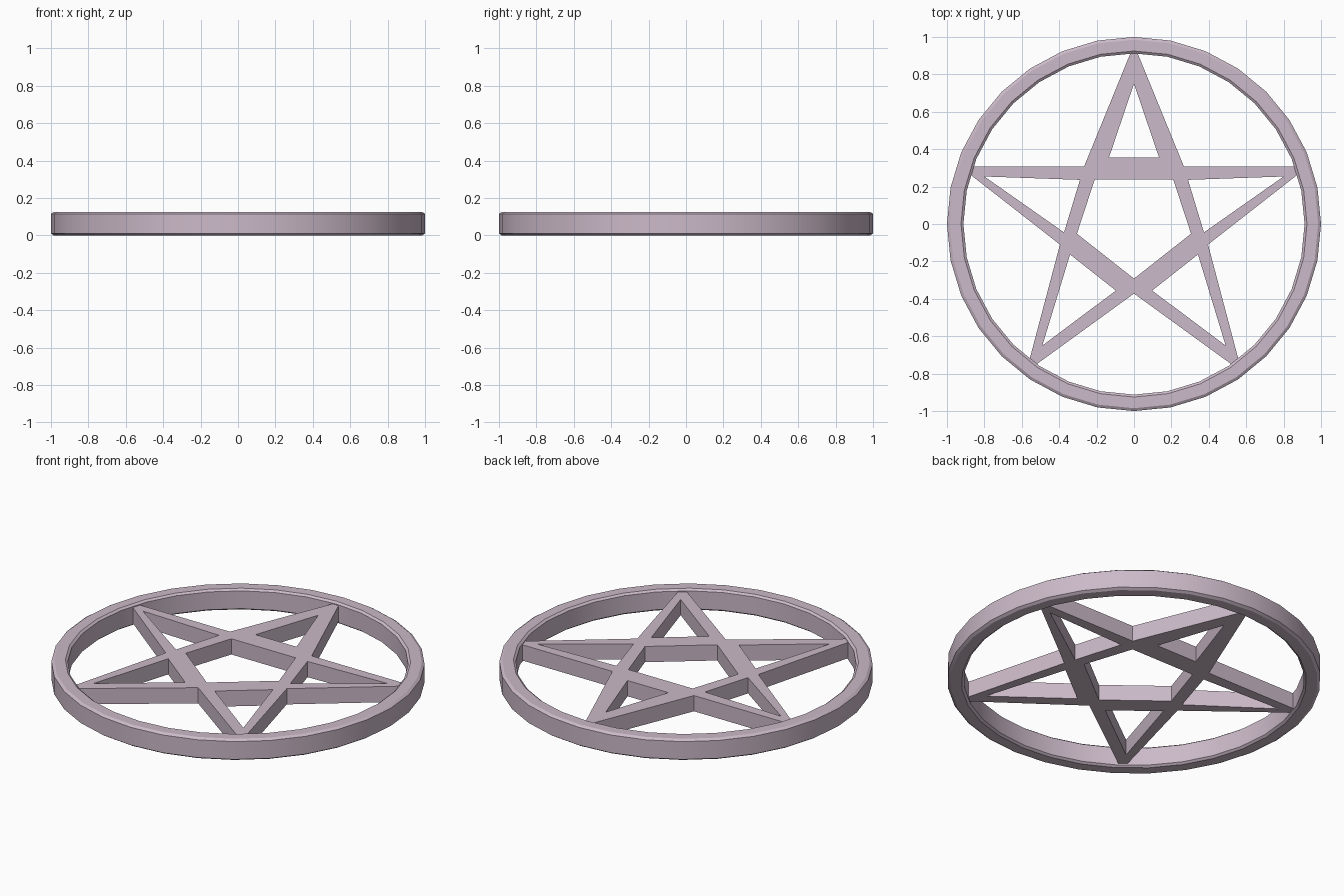
import bpy, bmesh, math

if "Cube" in bpy.data.objects:
    bpy.data.objects.remove(bpy.data.objects["Cube"])

# Outer ring: chamfered rectangular section swept around 32 sides
def make_ring(name, section, sides):
    bm = bmesh.new()
    rows = []
    for i in range(sides):
        a = 2 * math.pi * i / sides
        rows.append([bm.verts.new((r * math.cos(a), r * math.sin(a), z)) for r, z in section])
    n = len(section)
    for i in range(sides):
        p, q = rows[i], rows[(i + 1) % sides]
        for j in range(n):
            k = (j + 1) % n
            bm.faces.new((p[j], q[j], q[k], p[k]))
    bmesh.ops.recalc_face_normals(bm, faces=bm.faces)
    me = bpy.data.meshes.new(name)
    bm.to_mesh(me)
    bm.free()
    ob = bpy.data.objects.new(name, me)
    bpy.context.collection.objects.link(ob)
    return ob

def select(ob):
    bpy.ops.object.select_all(action='DESELECT')
    ob.select_set(True)
    bpy.context.view_layer.objects.active = ob

mat = bpy.data.materials.new("pale_mauve")
mat.diffuse_color = (0.60, 0.49, 0.58, 1)
mat.use_nodes = True
mat.node_tree.nodes["Principled BSDF"].inputs["Base Color"].default_value = mat.diffuse_color

ring = make_ring("outer_ring", [(0.985, 0), (1, 0.01), (1, 0.115), (0.985, 0.125),
                                (0.925, 0.125), (0.912, 0.115), (0.912, 0.01), (0.925, 0)], 32)
ring.data.materials.append(mat)
select(ring)
bpy.ops.object.shade_smooth_by_angle(angle=math.radians(30))

# Star: outline with five point openings and a central opening, extruded
def mirrored(half):
    """Close a right-hand half outline by mirroring it across x = 0."""
    return half + [(-x, y) for x, y in reversed(half) if abs(x) > 1e-6]

outline = mirrored([(0, 0.96), (0.267, 0.307), (0.93, 0.307), (0.396, -0.11),
                    (0.576, -0.79), (0, -0.372)])
centre = mirrored([(0.21, 0.238), (0.305, -0.052), (0, -0.292)])
top_hole = mirrored([(0, 0.75), (0.134, 0.355)])
side_holes = [[(0.80, 0.254), (0.289, 0.236), (0.396, -0.04)],
              [(0.49, -0.65), (0.097, -0.356), (0.342, -0.163)]]
side_holes[0][2] = (0.374, -0.045)
loops = [outline, centre, top_hole] + side_holes
loops += [[(-x, y) for x, y in h] for h in side_holes]

cu = bpy.data.curves.new("star", 'CURVE')
cu.dimensions = '2D'
cu.fill_mode = 'BOTH'
cu.extrude = 0.0465
for pts in loops:
    sp = cu.splines.new('POLY')
    sp.points.add(len(pts) - 1)
    for p, (x, y) in zip(sp.points, pts):
        p.co = (x, y, 0, 1)
    sp.use_cyclic_u = True
star = bpy.data.objects.new("star", cu)
star.location.z = 0.0635
bpy.context.collection.objects.link(star)
select(star)
bpy.ops.object.convert(target='MESH')
star = bpy.context.object
star.data.materials.clear()
star.data.materials.append(mat)
bpy.ops.object.shade_flat()
